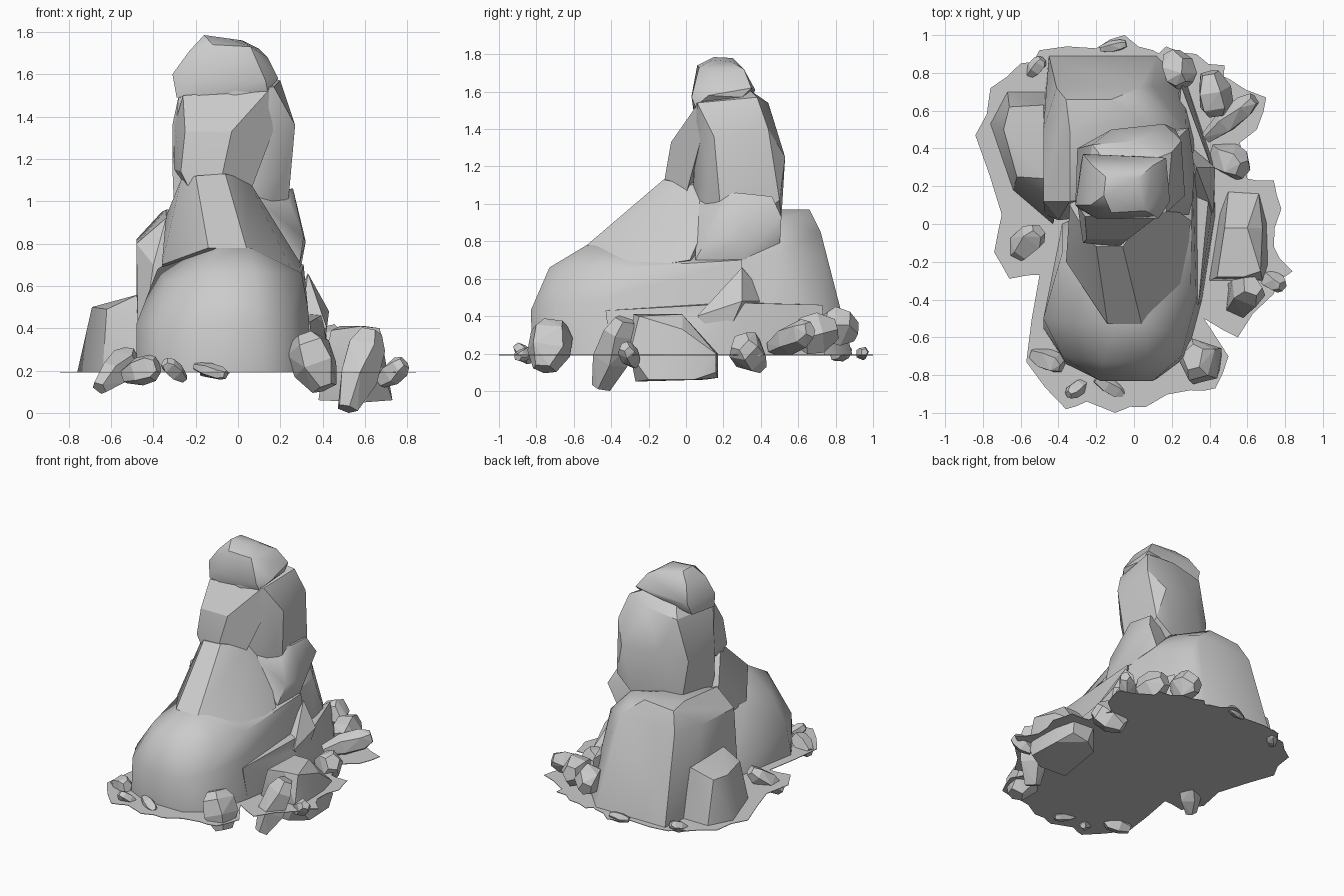
import bpy, bmesh, math, random
from mathutils import Vector

random.seed(4)


def finish(name, bm, smooth=0):
    bmesh.ops.recalc_face_normals(bm, faces=bm.faces)
    me = bpy.data.meshes.new(name)
    bm.to_mesh(me)
    bm.free()
    ob = bpy.data.objects.new(name, me)
    bpy.context.collection.objects.link(ob)
    if smooth:
        bpy.ops.object.select_all(action='DESELECT')
        ob.select_set(True)
        bpy.context.view_layer.objects.active = ob
        bpy.ops.object.shade_smooth_by_angle(angle=math.radians(smooth))
    return ob


def rock(name, pts, smooth=30):
    """Chiselled rock: the hull of a few corner points."""
    bm = bmesh.new()
    for p in pts:
        bm.verts.new(p)
    bmesh.ops.convex_hull(bm, input=bm.verts)
    bmesh.ops.delete(bm, geom=[v for v in bm.verts if not v.link_faces], context='VERTS')
    bmesh.ops.dissolve_limit(bm, angle_limit=math.radians(4), verts=bm.verts, edges=bm.edges)
    return finish(name, bm, smooth)


def stone(name, centre, axis, length, width, thick):
    """Small five-sided stone, stretched along an axis."""
    q = Vector(axis).to_track_quat('Z', 'Y')
    pts = []
    for h, r in ((-0.5, 0.55), (-0.1, 1.05), (0.3, 1.0), (0.5, 0.6)):
        for i in range(5):
            a = math.tau * (i + random.uniform(-0.15, 0.15)) / 5
            v = Vector((math.cos(a) * r * width / 2, math.sin(a) * r * thick / 2, h * length))
            pts.append(Vector(centre) + q @ v)
    rock(name, pts, 0)


G = 0.19  # ground level

# Rounded front mass
rock("front_mass", [
    (-.42, -.2, G), (-.48, -.55, G), (-.36, -.74, G), (-.2, -.82, G), (.12, -.82, G), (.28, -.7, G),
    (.36, -.4, G), (.36, .3, G), (-.38, .0, G),
    (-.48, -.5, .42), (-.38, -.7, .42), (-.18, -.83, .43), (.1, -.83, .43), (.25, -.7, .47), (.33, -.4, .5),
    (-.16, -.73, .66), (.08, -.73, .66), (.22, -.58, .66), (.3, -.35, .66), (.31, .3, .7),
    (-.34, -.52, .62), (-.38, -.15, .68), (-.1, -.53, .78), (.06, -.53, .78), (-.2, 0, .8)], 42)

# Sloping ridge leading up to the column
rock("ridge", [
    (-.14, -.53, .78), (.04, -.53, .78), (-.2, -.12, 1.12), (-.06, -.12, 1.13), (.05, .02, 1.1),
    (.06, -.1, .98), (.3, .02, .7), (.27, -.36, .64), (-.36, -.2, .7), (-.3, -.2, .8), (-.27, -.02, 1.1),
    (-.34, .1, .93), (.05, .2, 1.1), (-.3, .2, .6)])
rock("upper_ridge", [
    (-.26, .04, 1.5), (.15, .06, 1.53), (-.25, -.08, 1.33), (-.03, -.08, 1.33), (-.27, -.1, 1.14),
    (-.08, -.12, 1.1), (.06, .0, 1.05), (-.3, .1, 1.15), (.2, .1, 1.42), (-.2, -.1, 1.0), (-.3, .1, 1.36)], 25)

# Upright column
rock("column", [
    (-.28, .08, 1.5), (-.02, .04, 1.53), (.17, .06, 1.54), (.2, .38, 1.57), (.02, .44, 1.54), (-.22, .42, 1.5),
    (.1, .34, 1.61), (-.15, .33, 1.58),
    (-.31, .12, 1.36), (-.31, .1, 1.16), (.27, .15, 1.36), (.25, .44, 1.4), (-.3, .4, 1.2),
    (-.12, .5, 1.27), (.16, .53, 1.25), (.22, .5, 1.02), (.22, .12, 1.13), (-.26, .42, .9),
    (.05, .04, 1.08), (.1, .51, .92), (-.3, .1, .9), (.05, .08, .75), (.22, .2, .8)])

# Outcrop on the right below the column
rock("right_outcrop", [
    (.24, .16, 1.0), (.26, .27, 1.06), (.24, .46, 1.04), (.29, .51, .93), (.32, .3, .81), (.31, .12, .83),
    (.29, .05, .7), (.3, .3, .7), (.05, .05, .78), (.05, .05, 1.04), (.05, .45, 1.0), (.2, .5, .75)])

# Broad rear block
rock("rear_block", [
    (-.45, .89, G), (.12, .89, G), (.28, .72, G), (.36, .4, G), (.36, .1, G), (-.48, .6, G), (-.47, .05, G),
    (-.41, .72, .82), (-.36, .66, .95), (-.12, .66, .97), (-.1, .52, .97), (-.34, .5, .96), (.03, .72, .85),
    (.1, .73, .7), (.27, .5, .74), (.3, .2, .7), (-.48, .12, .8), (-.48, .5, .82), (-.34, .12, .92),
    (-.4, .02, .7), (.1, .5, .92)])

# Low shoulder and its pointed spur on the right
rock("right_shoulder", [
    (.43, .05, G), (.42, .32, G), (.28, .74, G), (.36, -.4, G), (.41, .05, .39), (.41, .3, .47),
    (.25, .73, .46), (.34, -.43, .43), (.2, .2, .48), (.2, .6, G), (.2, -.3, G)])
rock("right_spur", [
    (.42, .06, .4), (.43, .3, .48), (.33, .3, .66), (.3, .1, .4), (.25, .45, .48), (.2, .2, .3), (.4, .2, .25)])

# Left buttress
rock("left_buttress", [
    (-.67, .7, G), (-.46, .7, G), (-.76, .53, G), (-.64, .18, G), (-.43, .0, G), (-.66, .62, .5),
    (-.69, .5, .5), (-.48, .63, .55), (-.62, .25, .49), (-.47, .24, .56), (-.4, .1, .45), (-.4, .6, .5)])

# Cap stone
rock("cap_stone", [
    (-.29, .08, 1.49), (-.19, .04, 1.5), (.14, .05, 1.52), (.17, .3, 1.57), (-.02, .36, 1.59), (-.28, .33, 1.52),
    (-.31, .1, 1.6), (-.2, .03, 1.58), (.13, .03, 1.57), (.19, .12, 1.58), (.17, .35, 1.62), (-.27, .37, 1.61),
    (-.23, .1, 1.71), (-.12, .06, 1.74), (.06, .07, 1.73), (.14, .17, 1.68), (.1, .31, 1.72), (-.22, .31, 1.72),
    (-.16, .15, 1.785), (-.05, .14, 1.77), (.02, .24, 1.76), (-.15, .25, 1.78)])

# Half-buried slab on the right
rock("right_slab", [
    (.44, .1, .06), (.55, .17, .07), (.67, .16, .1), (.72, .04, .06), (.73, -.2, .06), (.6, -.27, .05),
    (.38, -.27, .06), (.5, .17, .2), (.66, .16, .2), (.68, -.02, .33), (.67, -.25, .4), (.58, -.28, .41),
    (.44, -.28, .39), (.48, -.02, .41), (.6, -.02, .41), (.4, -.3, .2), (.68, -.3, .2)], 20)

# Ragged ground sheet
outline = [
    (-.05, 1.0), (.1, .92), (.17, .94), (.33, .9), (.48, .84), (.5, .77), (.7, .67), (.65, .5), (.56, .43),
    (.6, .24), (.74, .23), (.78, .08), (.74, -.12), (.84, -.25), (.74, -.37), (.55, -.6), (.37, -.5),
    (.5, -.7), (.43, -.87), (.3, -.88), (.06, -.97), (-.1, -1.0), (-.25, -.94), (-.36, -.98), (-.57, -.73),
    (-.5, -.27), (-.66, -.29), (-.74, -.15), (-.7, .05), (-.84, .47), (-.76, .72), (-.6, .85), (-.5, .92),
    (-.2, .93)]
bm = bmesh.new()
ring = []
for i, (x, y) in enumerate(outline):
    nx, ny = outline[(i + 1) % len(outline)]
    ring.append(bm.verts.new((x, y, G)))
    k = random.uniform(.965, 1.02)
    ring.append(bm.verts.new(((x + nx) / 2 * k, (y + ny) / 2 * k, G)))
face = bm.faces.new(ring)
bmesh.ops.triangulate(bm, faces=[face])
top = bmesh.ops.extrude_face_region(bm, geom=bm.faces[:])
bmesh.ops.translate(bm, verts=[v for v in top['geom'] if isinstance(v, bmesh.types.BMVert)], vec=(0, 0, .004))
finish("ground_sheet", bm)

# Scattered stones: centre, long axis, length, width, thickness
stones = [
    ((-.52, .83, .2), (.5, .6, .3), .12, .08, .08),
    ((-.11, .94, .2), (1, .2, .1), .14, .06, .07),
    ((.23, .82, .34), (.3, -.8, .25), .19, .18, .2),
    ((.42, .69, .31), (.2, -1, -.2), .23, .19, .22),
    ((.51, .56, .28), (.8, .65, .3), .34, .12, .16),
    ((.5, .34, .2), (.6, -.4, .5), .23, .18, .2),
    ((-.58, -.11, .2), (.5, .5, .55), .27, .15, .13),
    ((.57, -.39, .2), (.3, .35, 1), .4, .2, .18),
    ((.73, -.3, .19), (.6, -.3, .5), .16, .1, .11),
    ((.36, -.73, .24), (-.4, .2, 1), .27, .24, .22),
    ((-.46, -.72, .2), (.9, -.4, .3), .18, .12, .14),
    ((-.3, -.87, .2), (-.7, -.5, .6), .14, .08, .08),
    ((-.13, -.86, .2), (.9, -.5, -.25), .17, .08, .07)]
for i, s in enumerate(stones):
    stone(f"loose_stone_{i + 1}", *s)
